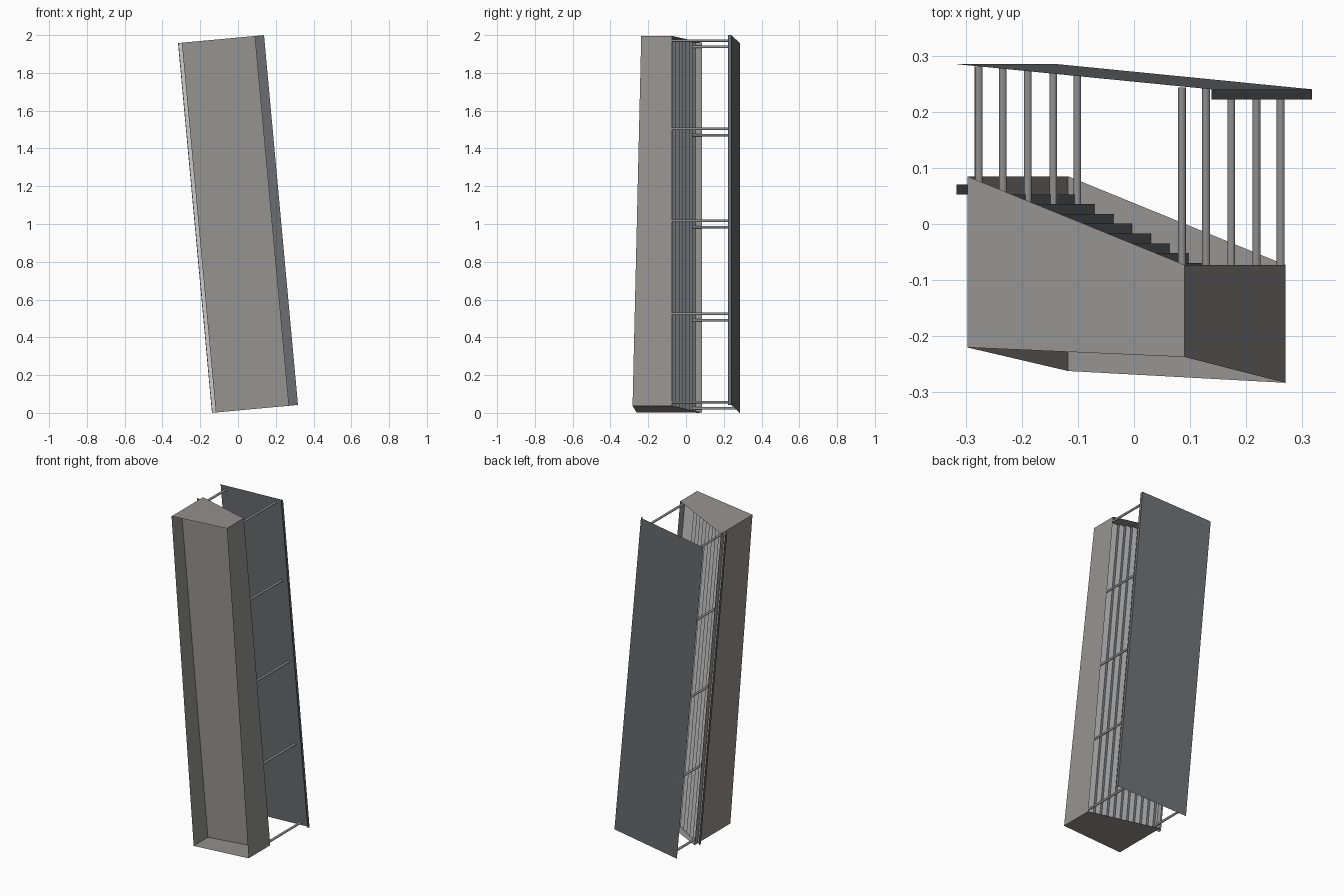
import bpy, bmesh, math
from mathutils import Vector

if "Cube" in bpy.data.objects:
    bpy.data.objects.remove(bpy.data.objects["Cube"])

TILT = math.atan(0.0918)      # whole model leans sideways
HALF = 0.983                  # half of the length along the leaning axis


def material(name, *rgb):
    mat = bpy.data.materials.new(name)
    mat.diffuse_color = (*rgb, 1)
    mat.use_nodes = True
    mat.node_tree.nodes["Principled BSDF"].inputs["Base Color"].default_value = mat.diffuse_color
    return mat


warm_grey = material("warm_grey", 0.30, 0.293, 0.28)
charcoal = material("charcoal", 0.143, 0.153, 0.162)
light_grey = material("light_grey", 0.72, 0.72, 0.72)
rod_grey = material("rod_grey", 0.28, 0.28, 0.28)


def finish(name, bm, *mats):
    mesh = bpy.data.meshes.new(name)
    bm.to_mesh(mesh)
    bm.free()
    for mat in mats:
        mesh.materials.append(mat)
    obj = bpy.data.objects.new(name, mesh)
    bpy.context.collection.objects.link(obj)
    obj.rotation_euler = (0, -TILT, 0)
    obj.location = (0, 0, 1)
    return obj


def sheet(name, profile, *mats):
    """Thin sheet: an (x, y) polyline extruded along the full length.
    Materials alternate from one strip to the next."""
    bm = bmesh.new()
    rows = [[bm.verts.new((x, y, z)) for x, y in profile] for z in (-HALF, HALF)]
    for i in range(len(profile) - 1):
        f = bm.faces.new((rows[0][i + 1], rows[0][i], rows[1][i], rows[1][i + 1]))
        f.material_index = i % len(mats)
    return finish(name, bm, *mats)


# Housing: side walls and end caps, open at front and back
L, R = -0.208, 0.181
bm = bmesh.new()
ends = []
for z, fl, fr in ((-HALF, -0.262, -0.283), (HALF, -0.220, -0.237)):
    ends.append([bm.verts.new(p) for p in
                 ((L, fl, z), (R, fr, z), (R, -0.073, z), (L, 0.085, z))])
b, t = ends
for face in (b[::-1], t, (b[1], b[2], t[2], t[1]), (b[3], b[0], t[0], t[3])):
    bm.faces.new(face)
finish("housing", bm, warm_grey)

# Recessed front panel inside the housing
sheet("recessed_panel", [(R, -0.124), (L, -0.124)], warm_grey)

# Stepped slats descending from left to right: dark risers, light treads
steps, x, y = [], -0.2275, 0.0705
for i in range(11):
    steps += [(x, y), (x, y - 0.0175)]
    x, y = x + 0.0335, y - 0.0175
steps.append((R, y))
sheet("stepped_slats", steps, charcoal, light_grey)

# Back panel with a small lip on its right edge
sheet("back_panel", [(-0.2286, 0.285), (0.2286, 0.240), (0.2286, 0.222)], charcoal)

# Two columns of spacer rods joining the housing to the back panel
for side, u, y0, y1 in (("left", -0.190, 0.034, 0.281), ("right", 0.174, -0.122, 0.243)):
    bm = bmesh.new()
    for w in (0.959, 0.490, 0.001, -0.494, -0.963):
        rod = bmesh.ops.create_cone(bm, cap_ends=True, segments=12,
                                    radius1=0.007, radius2=0.007, depth=y1 - y0)["verts"]
        for v in rod:
            c = v.co.copy()
            v.co = Vector((u + c.x, (y0 + y1) / 2 + c.z, w - c.y))
    finish(side + "_rods", bm, rod_grey)
